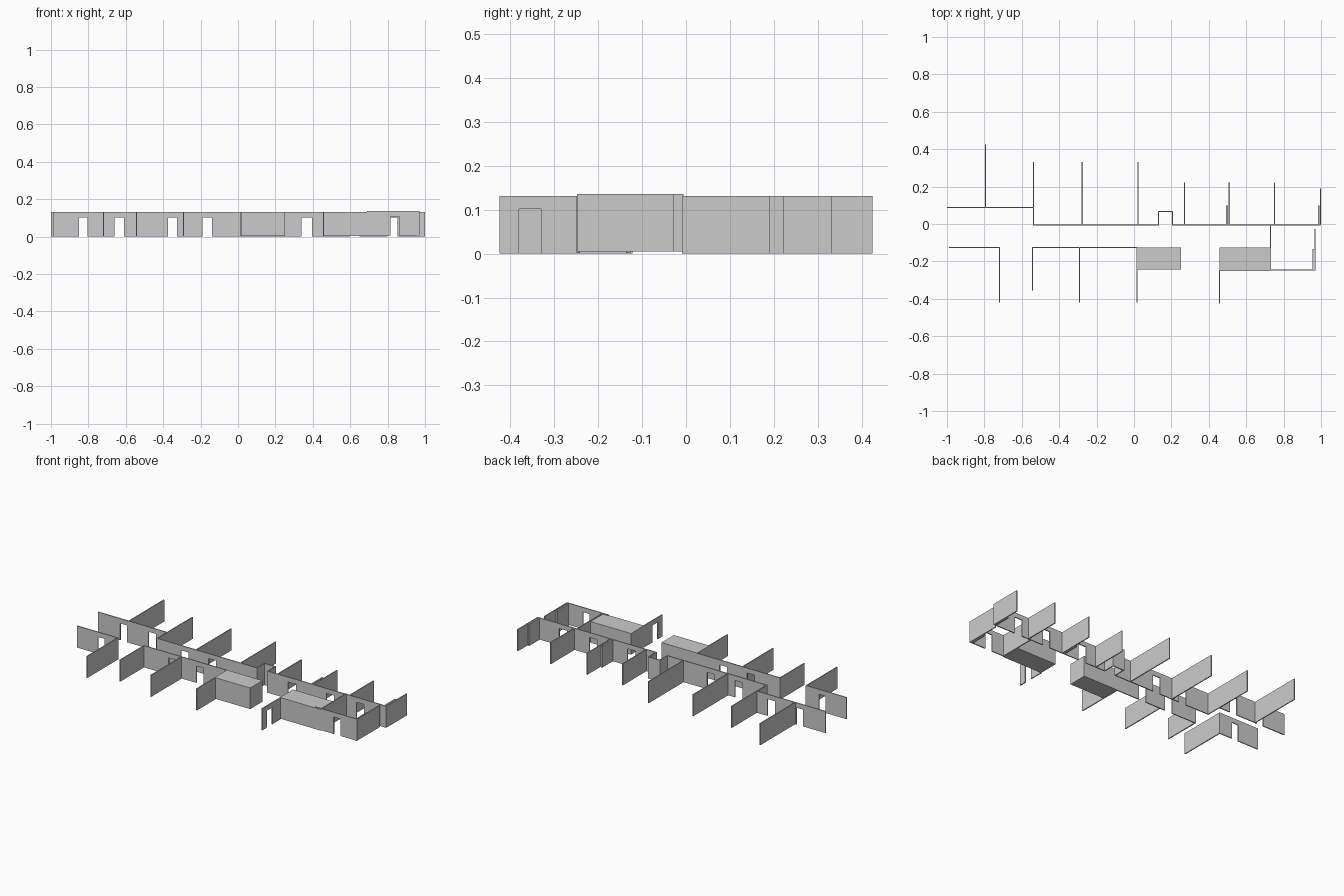
import bpy, bmesh

if "Cube" in bpy.data.objects:
    bpy.data.objects.remove(bpy.data.objects["Cube"])

T = 0.006      # wall thickness
H = 0.131      # wall height


def boxes(name, blocks):
    """One object made from axis-aligned boxes (x0, x1, y0, y1, z0, z1)."""
    bm = bmesh.new()
    for x0, x1, y0, y1, z0, z1 in blocks:
        r = bmesh.ops.create_cube(bm, size=1)
        for v in r["verts"]:
            v.co.x = x0 if v.co.x < 0 else x1
            v.co.y = y0 if v.co.y < 0 else y1
            v.co.z = z0 if v.co.z < 0 else z1
    me = bpy.data.meshes.new(name)
    bm.to_mesh(me)
    bm.free()
    ob = bpy.data.objects.new(name, me)
    bpy.context.collection.objects.link(ob)
    return ob


def wall(name, axis, c, a, b, doors=(), z0=0.0, door_h=0.102, t=T):
    """Straight wall along an axis at coordinate c, with door openings (start, end)."""
    spans, pos = [], a
    for d0, d1 in doors:
        spans += [(pos, d0, z0, z0 + H), (d0, d1, door_h, z0 + H)]
        pos = d1
    spans.append((pos, b, z0, z0 + H))
    h = t / 2
    if axis == "x":
        bl = [(s, e, c - h, c + h, l, u) for s, e, l, u in spans]
    else:
        bl = [(c - h, c + h, s, e, l, u) for s, e, l, u in spans]
    return boxes(name, bl)


Y = -0.006     # north corridor wall
S = -0.125     # south corridor wall

# north corridor walls
wall("north_west_wall", "x", 0.089, -1.0, -0.537, [(-0.85, -0.805), (-0.66, -0.61)])
wall("north_wall_a", "x", Y, -0.54, 0.13, [(-0.375, -0.325), (-0.19, -0.14)])
wall("north_wall_b", "x", Y, 0.205, 0.998, [(0.34, 0.395), (0.60, 0.65), (0.80, 0.852)])

# niche in the corridor
wall("niche_back", "x", 0.066, 0.127, 0.208)
for n, x in (("left", 0.13), ("right", 0.205)):
    wall("niche_" + n, "y", x, Y - T / 2, 0.066)

# north room dividers
for i, (x, y0, y1) in enumerate([(-0.794, 0.089, 0.425), (-0.537, Y, 0.331), (-0.277, Y, 0.331),
                                 (0.021, Y, 0.331), (0.27, Y, 0.222), (0.509, Y, 0.222),
                                 (0.752, Y, 0.222), (0.997, Y, 0.19)]):
    wall(f"north_divider_{i}", "y", x, y0, y1)

# short wall linings beside the dividers
for i, (x, y0, y1) in enumerate([(0.497, Y, 0.098), (0.987, Y, 0.098), (0.96, -0.243, -0.135)]):
    wall(f"wall_lining_{i}", "y", x, y0, y1, t=0.009)

# south corridor walls
wall("south_west_wall", "x", S, -0.99, -0.716, [(-0.85, -0.805)])
wall("south_wall", "x", S, -0.545, 0.018, [(-0.375, -0.325), (-0.19, -0.14)])

# south room dividers
for i, (x, y1) in enumerate([(-0.719, -0.42), (-0.543, -0.355), (-0.291, -0.42), (0.016, -0.42)]):
    wall(f"south_divider_{i}", "y", x, y1, S)
wall("south_divider_door", "y", 0.458, -0.425, -0.245, [(-0.38, -0.33)])

# solid closed rooms
boxes("core_block_west", [(0.016, 0.252, -0.243, S, 0.003, H)])
boxes("core_block_east", [(0.456, 0.73, -0.25, S, 0.003, H)])

# slightly raised east room
wall("east_room_front", "x", -0.245, 0.69, 0.969, [(0.815, 0.86)], 0.005, 0.108)
wall("east_room_left", "y", 0.73, -0.245, Y, z0=0.005)
wall("east_room_right", "y", 0.968, -0.248, -0.028, z0=0.005)
